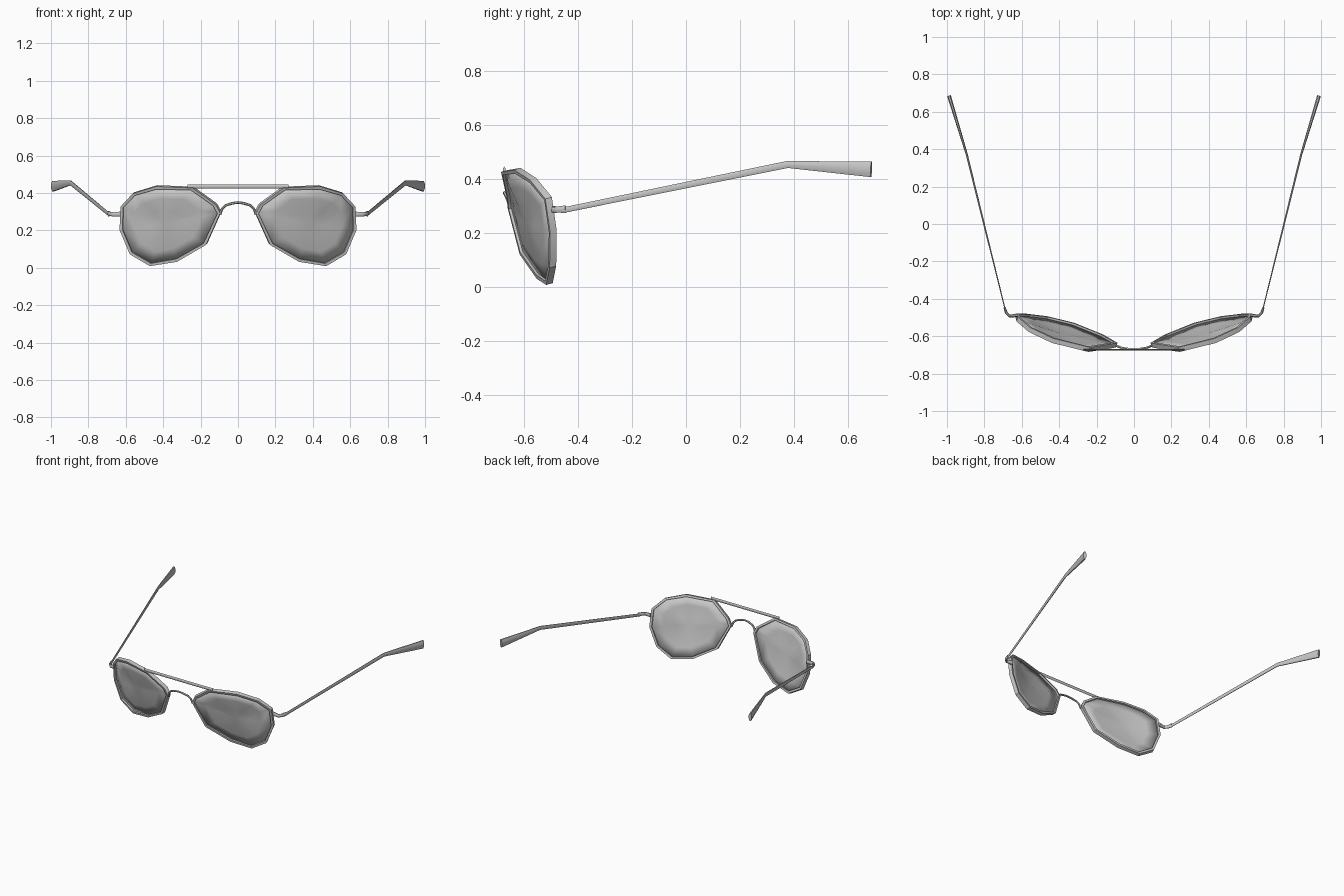
import bpy, bmesh, math
from mathutils import Vector

cube = bpy.data.objects.get("Cube")
if cube:
    bpy.data.objects.remove(cube)

grey = bpy.data.materials.new("plain grey")
grey.use_nodes = True
grey.diffuse_color = (0.57, 0.57, 0.57, 1)
grey.node_tree.nodes["Principled BSDF"].inputs["Base Color"].default_value = grey.diffuse_color


def finish(name, bm, mirror=False, angle=30):
    """Turn a bmesh into a named object, optionally mirrored across x."""
    bmesh.ops.recalc_face_normals(bm, faces=bm.faces)
    mesh = bpy.data.meshes.new(name)
    bm.to_mesh(mesh)
    bm.free()
    mesh.materials.append(grey)
    obj = bpy.data.objects.new(name, mesh)
    bpy.context.collection.objects.link(obj)
    bpy.ops.object.select_all(action='DESELECT')
    obj.select_set(True)
    bpy.context.view_layer.objects.active = obj
    bpy.ops.object.shade_smooth_by_angle(angle=math.radians(angle))
    if mirror:
        obj.modifiers.new("mirror", 'MIRROR').use_mirror_merge = False
    return obj


def bridge_rings(bm, rings, close=False):
    """Join neighbouring vertex rings with quads."""
    n = len(rings[0])
    for i in range(len(rings) if close else len(rings) - 1):
        a, b = rings[i], rings[(i + 1) % len(rings)]
        for k in range(n):
            m = (k + 1) % n
            bm.faces.new((a[k], a[m], b[m], b[k]))


def loft(name, stations, sides=6, mirror=False):
    """Sweep an oval through stations of (point, half width, half height)."""
    bm = bmesh.new()
    pts = [Vector(s[0]) for s in stations]
    rings = []
    for i, (_, w, h) in enumerate(stations):
        tangent = (pts[min(i + 1, len(pts) - 1)] - pts[max(i - 1, 0)]).normalized()
        side = tangent.cross(Vector((0, 0, 1))).normalized()
        up = side.cross(tangent)
        ring = []
        for k in range(sides):
            t = math.tau * (k + 0.5) / sides
            ring.append(bm.verts.new(pts[i] + side * w * math.cos(t) + up * h * math.sin(t)))
        rings.append(ring)
    bridge_rings(bm, rings)
    bm.faces.new(rings[0])
    bm.faces.new(rings[-1])
    return finish(name, bm, mirror, 40)


# Outline of the left eye opening, tilted and wrapped around the face
outline = [Vector(p) for p in (
    (0.092, -0.647, 0.295), (0.115, -0.652, 0.34), (0.24, -0.672, 0.43),
    (0.435, -0.624, 0.438), (0.56, -0.565, 0.40), (0.625, -0.508, 0.33),
    (0.63, -0.49, 0.205), (0.575, -0.492, 0.075), (0.468, -0.505, 0.012),
    (0.323, -0.54, 0.035), (0.168, -0.603, 0.125))]
center = sum(outline, Vector()) / len(outline)
normal = Vector((0.28, -1, -0.28)).normalized()


def inset_point(p, inset, forward):
    inward = center - p
    return p + inward.normalized() * inset + normal * forward


# Rims: rectangular band around each lens
bm = bmesh.new()
rings = [[bm.verts.new(inset_point(p, i, f)) for p in outline]
         for i, f in ((0, 0.013), (0, -0.013), (0.016, -0.013), (0.016, 0.013))]
bridge_rings(bm, rings, close=True)
finish("rims", bm, True)

# Lenses: shallow domes set into the rims
bm = bmesh.new()
rings = []
for scale, bulge in ((1, 0), (0.7, 0.008), (0.35, 0.014)):
    ring = []
    for p in outline:
        edge = inset_point(p, 0.012, 0)
        ring.append(bm.verts.new(center.lerp(edge, scale) + normal * bulge))
    rings.append(ring)
bridge_rings(bm, rings)
tip = bm.verts.new(center + normal * 0.016)
last = rings[-1]
for k in range(len(last)):
    bm.faces.new((last[k], last[(k + 1) % len(last)], tip))
lenses = finish("lenses", bm, True)
thick = lenses.modifiers.new("thickness", 'SOLIDIFY')
thick.thickness = 0.005
thick.offset = 0

# Straight brow bar across the top
loft("brow_bar", [((-0.27, -0.672, 0.435), 0.005, 0.011),
                  ((0.27, -0.672, 0.435), 0.005, 0.011)])

# Arched nose bridge
half = [(0.095, -0.65, 0.285), (0.085, -0.655, 0.315), (0.068, -0.662, 0.333),
        (0.03, -0.668, 0.345)]
arch = [(-x, y, z) for x, y, z in half] + [(0, -0.67, 0.349)] + half[::-1]
loft("nose_bridge", [(p, 0.007, 0.007) for p in arch])

# Hinges wrapping from the rims to the temples
loft("hinges", [((0.62, -0.488, 0.288), 0.011, 0.014),
                ((0.665, -0.492, 0.286), 0.008, 0.012),
                ((0.683, -0.475, 0.287), 0.008, 0.012),
                ((0.692, -0.445, 0.289), 0.006, 0.015)], 8, True)

# Temples with flared ear tips
loft("temples", [((0.688, -0.46, 0.284), 0.003, 0.011),
                 ((0.895, 0.375, 0.454), 0.006, 0.014),
                 ((0.989, 0.685, 0.436), 0.011, 0.031)], 8, True)
